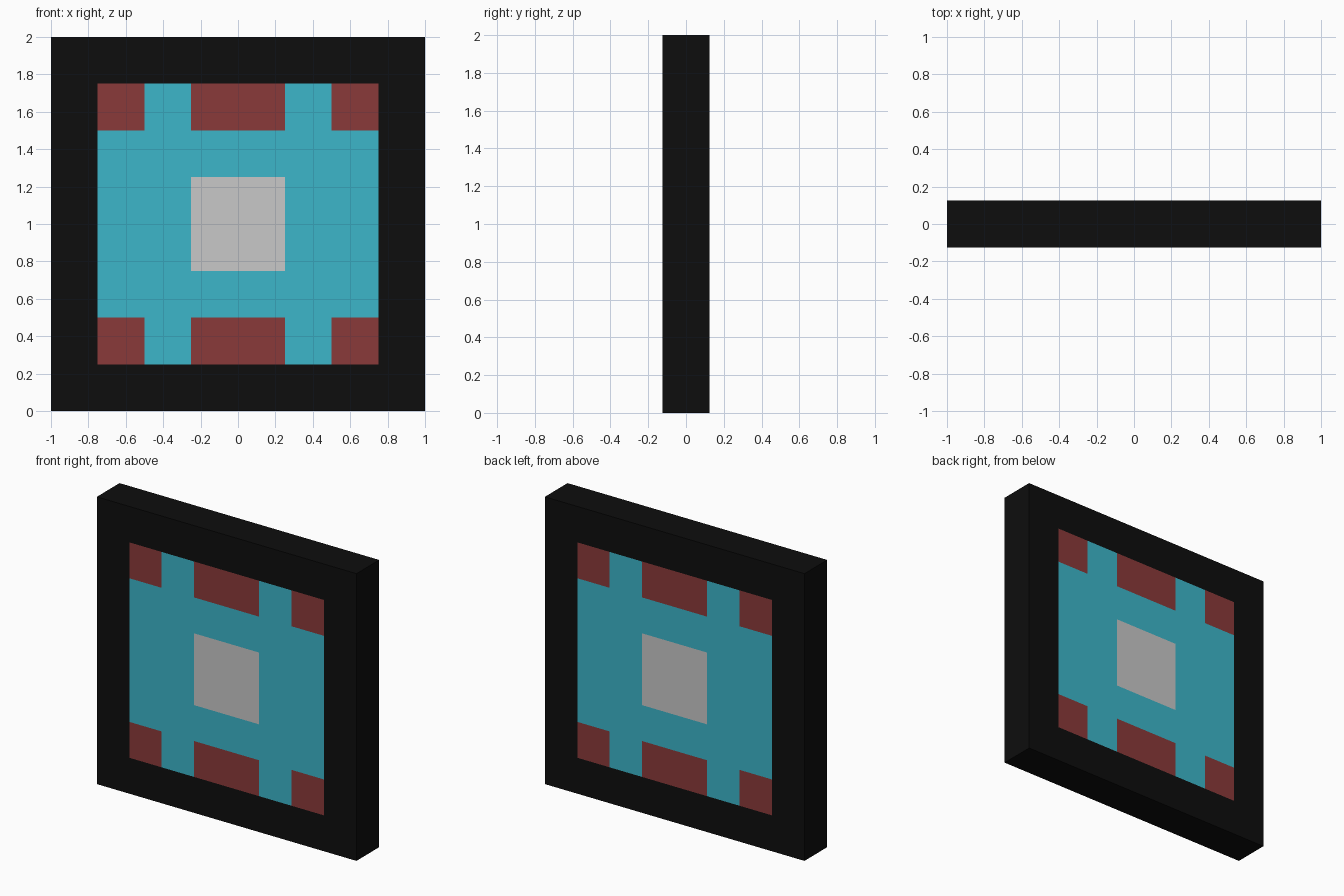
import bpy, bmesh

if "Cube" in bpy.data.objects:
    bpy.data.objects.remove(bpy.data.objects["Cube"])

N, CELL, THICK = 8, 0.25, 0.25   # 8 x 8 block panel, one block thick


def material(name, rgb):
    def lin(c):
        c /= 255
        return c / 12.92 if c <= 0.04045 else ((c + 0.055) / 1.055) ** 2.4
    m = bpy.data.materials.new(name)
    m.diffuse_color = (*[lin(c) for c in rgb], 1)
    m.use_nodes = True
    m.node_tree.nodes["Principled BSDF"].inputs["Base Color"].default_value = m.diffuse_color
    return m


FRAME, FIELD, TILE, CENTRE = range(4)
mats = [material("black", (13, 13, 13)), material("cyan", (60, 182, 202)),
        material("dark red", (138, 58, 58)), material("light grey", (200, 200, 200))]


def colour(x, z):
    """Symmetric pattern: distances from the panel centre choose the colour."""
    dx, dz = abs(x), abs(z - 1)
    if max(dx, dz) > 0.75:
        return FRAME
    if max(dx, dz) < 0.25:
        return CENTRE
    if dz > 0.5 and not 0.25 < dx < 0.5:
        return TILE
    return FIELD


# Solid slab cut into blocks, with the pattern flush on front and back
bm = bmesh.new()
v = [[bm.verts.new((-1 + i * CELL, -THICK / 2, k * CELL)) for k in range(N + 1)]
     for i in range(N + 1)]
front = [bm.faces.new((v[i][k], v[i + 1][k], v[i + 1][k + 1], v[i][k + 1]))
         for i in range(N) for k in range(N)]
ext = bmesh.ops.extrude_face_region(bm, geom=front, use_keep_orig=True)
back = [g for g in ext["geom"] if isinstance(g, bmesh.types.BMVert)]
bmesh.ops.translate(bm, verts=back, vec=(0, THICK, 0))
bmesh.ops.recalc_face_normals(bm, faces=bm.faces)

# Front and back faces follow the pattern; the edges stay frame colour
for f in bm.faces:
    c = f.calc_center_median()
    f.material_index = colour(c.x, c.z) if abs(f.normal.y) > 0.5 else FRAME

mesh = bpy.data.meshes.new("framed_panel")
bm.normal_update()
for f in bm.faces:
    c = f.calc_center_median()
    f.material_index = colour(c.x, c.z) if abs(f.normal.y) > 0.5 else FRAME
bm.to_mesh(mesh)
bm.free()
for m in mats:
    mesh.materials.append(m)
panel = bpy.data.objects.new("framed_panel", mesh)
bpy.context.collection.objects.link(panel)
